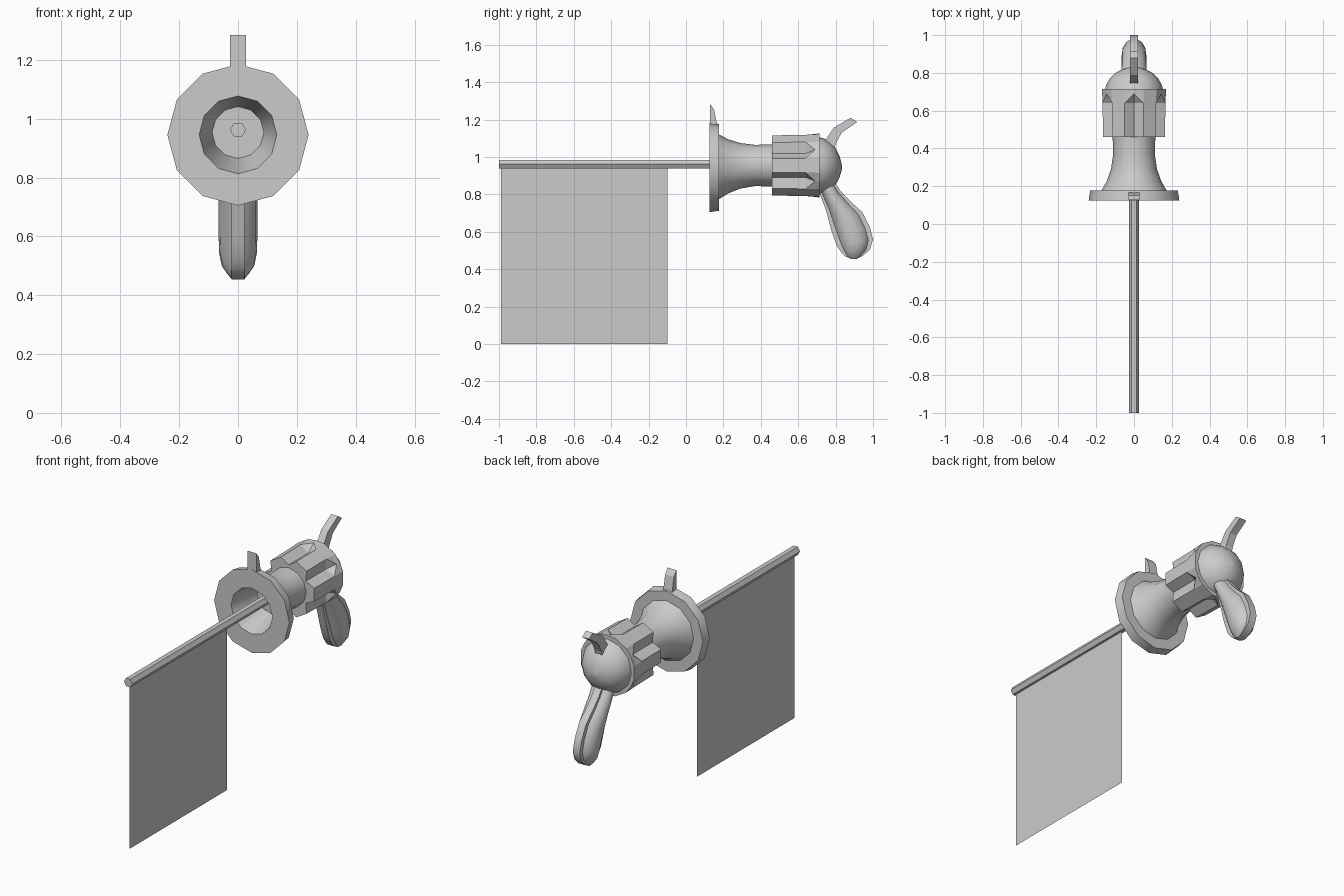
import bpy, bmesh
from math import sin, cos, pi, radians

if "Cube" in bpy.data.objects:
    bpy.data.objects.remove(bpy.data.objects["Cube"])


def finish(name, verts, faces, smooth=None):
    me = bpy.data.meshes.new(name)
    me.from_pydata(verts, [], faces)
    bm = bmesh.new()
    bm.from_mesh(me)
    bmesh.ops.remove_doubles(bm, verts=bm.verts, dist=1e-5)
    bmesh.ops.recalc_face_normals(bm, faces=bm.faces)
    bm.to_mesh(me)
    bm.free()
    ob = bpy.data.objects.new(name, me)
    bpy.context.collection.objects.link(ob)
    if smooth:
        bpy.ops.object.select_all(action='DESELECT')
        ob.select_set(True)
        bpy.context.view_layer.objects.active = ob
        bpy.ops.object.shade_smooth_by_angle(angle=radians(smooth))
    return ob


def lathe(name, profile, sides, smooth=None):
    """Revolve (y, radius, axis height) points about the y direction; ends are capped."""
    verts, faces = [], []
    for y, r, z in profile:
        for i in range(sides):
            a = 2 * pi * i / sides
            verts.append((r * cos(a), y, z + r * sin(a)))
    for k in range(len(profile) - 1):
        for i in range(sides):
            j = (i + 1) % sides
            faces.append((k * sides + i, k * sides + j, (k + 1) * sides + j, (k + 1) * sides + i))
    faces.append(tuple(range(sides)))
    faces.append(tuple(range((len(profile) - 1) * sides, len(profile) * sides)))
    return finish(name, verts, faces, smooth)


def plate(name, outline, half):
    """Extrude a (y, z) outline sideways, symmetric about x = 0."""
    n = len(outline)
    verts = [(s * half, y, z) for s in (-1, 1) for y, z in outline]
    faces = [tuple(range(n)), tuple(range(n, 2 * n))]
    faces += [(i, (i + 1) % n, (i + 1) % n + n, i + n) for i in range(n)]
    return finish(name, verts, faces)


# Flared barrel with muzzle flange and hollow bore
lathe("barrel", [
    (0.30, 0.088, 0.953), (0.125, 0.132, 0.945),
    (0.125, 0.24, 0.945), (0.177, 0.232, 0.945), (0.177, 0.173, 0.948),
    (0.225, 0.145, 0.95), (0.29, 0.122, 0.953), (0.37, 0.11, 0.955), (0.48, 0.114, 0.955)],
    12, 35)

# Rounded rear of the frame
lathe("rear_dome", [
    (0.70, 0.156, 0.953), (0.735, 0.148, 0.953), (0.77, 0.128, 0.952),
    (0.80, 0.098, 0.95), (0.82, 0.06, 0.948), (0.834, 0.012, 0.946)], 12, 35)

# Fluted drum: six ridges with pointed grooves between them
AX = 0.955
verts, faces = [], []


def ring(y, r_edge, r_mid):
    for k in range(6):
        for da, r in ((-17, r_edge), (0, r_mid), (17, r_edge)):
            a = radians(30 + 60 * k + da)
            verts.append((r * cos(a), y, AX + r * sin(a)))


ring(0.46, 0.168, 0.128)
ring(0.64, 0.171, 0.128)
ring(0.69, 0.173, 0.168)
ring(0.715, 0.174, 0.172)
N = 18
for k in range(3):
    for i in range(N):
        j = (i + 1) % N
        a, b, c, d = k * N + i, k * N + j, (k + 1) * N + j, (k + 1) * N + i
        if k == 1 and i % 3 == 0:
            faces += [(a, b, c), (a, c, d)]
        elif k == 1 and i % 3 == 1:
            faces += [(a, b, d), (b, c, d)]
        else:
            faces.append((a, b, c, d))
faces += [tuple(range(N)), tuple(range(3 * N, 4 * N))]
finish("drum", verts, faces)

# Grip: stations of front edge, back edge (y, z) and bulge amount
stations = [
    ((0.70, 0.84), (0.79, 0.87), 1), ((0.73, 0.765), (0.83, 0.815), 1),
    ((0.75, 0.71), (0.877, 0.765), 1), ((0.775, 0.615), (0.942, 0.706), 1),
    ((0.79, 0.57), (0.983, 0.626), 1), ((0.807, 0.524), (1.0, 0.56), 0.95),
    ((0.83, 0.49), (0.984, 0.508), 0.75), ((0.85, 0.47), (0.947, 0.472), 0.3),
    ((0.88, 0.456), (0.91, 0.454), 0)]
RIM = 0.022
half = [(0, 0), (0.13, 0), (0.2, 0.022), (0.34, 0.039), (0.5, 0.044),
        (0.66, 0.039), (0.8, 0.022), (0.87, 0), (1, 0)]
section = [(u, RIM, b) for u, b in half] + [(u, -RIM, -b) for u, b in reversed(half)]
verts, faces = [], []
for (y0, z0), (y1, z1), f in stations:
    for u, x, b in section:
        verts.append((x + b * f, y0 + (y1 - y0) * u, z0 + (z1 - z0) * u))
M = len(section)
for k in range(len(stations) - 1):
    for i in range(M):
        j = (i + 1) % M
        faces.append((k * M + i, k * M + j, (k + 1) * M + j, (k + 1) * M + i))
faces += [tuple(range(M)), tuple(range((len(stations) - 1) * M, len(stations) * M))]
finish("grip", verts, faces, 35)

# Hammer and front sight
plate("hammer", [(0.735, 1.06), (0.745, 1.09), (0.79, 1.157), (0.88, 1.21), (0.915, 1.187),
                 (0.832, 1.13), (0.80, 1.07), (0.79, 1.03)], 0.022)
plate("front_sight", [(0.127, 1.15), (0.127, 1.285), (0.15, 1.255), (0.165, 1.18), (0.17, 1.15)], 0.028)

# Flag pole and cloth
lathe("flag_pole", [(-1.0, 0.027, 0.962), (0.31, 0.027, 0.962)], 6)
finish("flag_cloth", [(0, -0.99, 0), (0, -0.10, 0), (0, -0.10, 0.95), (0, -0.99, 0.95)], [(0, 1, 2, 3)])
